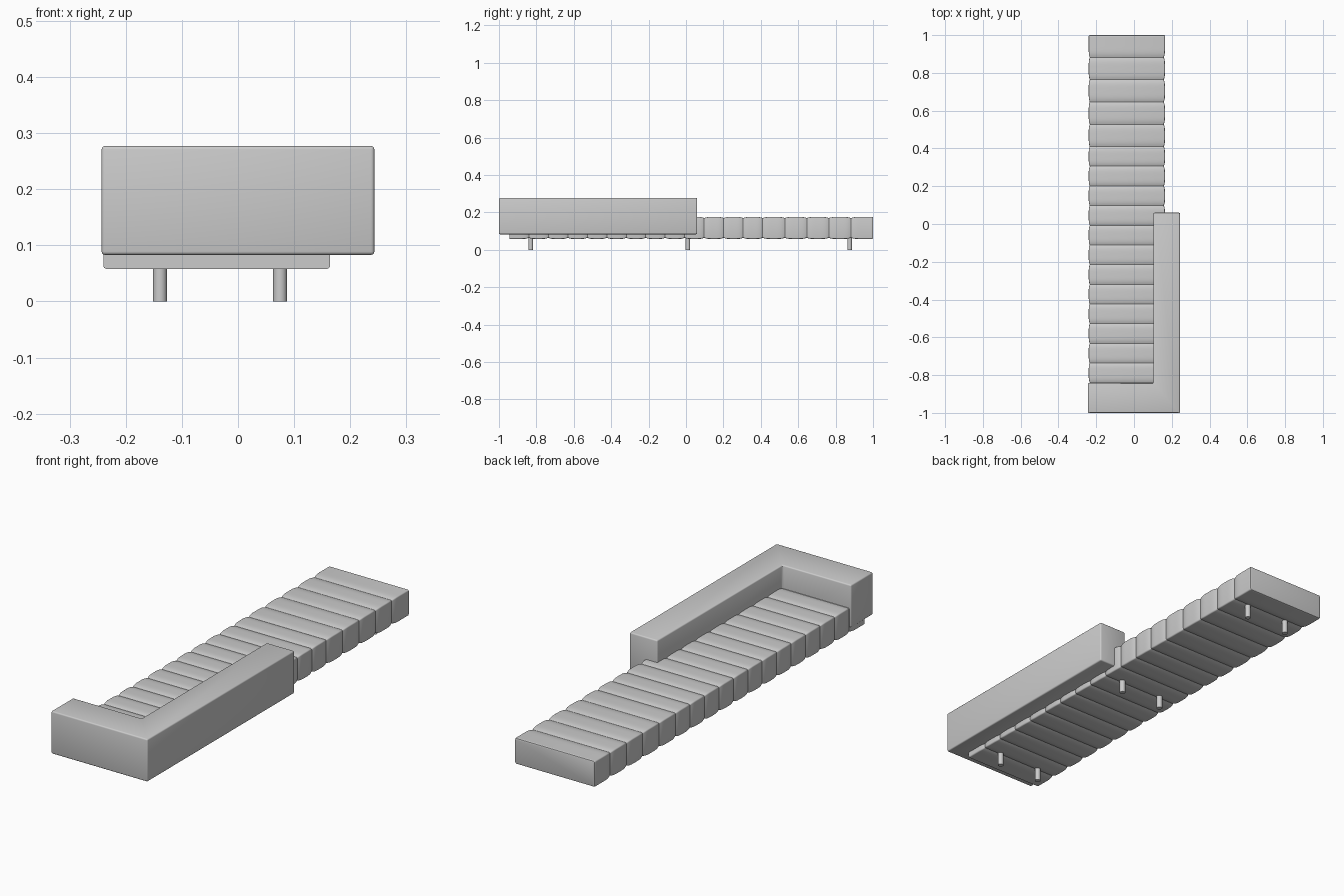
import bpy, bmesh, math

if "Cube" in bpy.data.objects:
    bpy.data.objects.remove(bpy.data.objects["Cube"])


def finish(name, bm, bevel=0.0, segments=3, angle=30):
    bmesh.ops.recalc_face_normals(bm, faces=bm.faces)
    mesh = bpy.data.meshes.new(name)
    bm.to_mesh(mesh)
    bm.free()
    obj = bpy.data.objects.new(name, mesh)
    bpy.context.collection.objects.link(obj)
    bpy.ops.object.select_all(action='DESELECT')
    obj.select_set(True)
    bpy.context.view_layer.objects.active = obj
    if bevel:
        mod = obj.modifiers.new("Soft edges", 'BEVEL')
        mod.width = bevel
        mod.segments = segments
        mod.limit_method = 'ANGLE'
        bpy.ops.object.modifier_apply(modifier=mod.name)
    bpy.ops.object.shade_smooth_by_angle(angle=math.radians(angle))
    return obj


def rounded_rect(x0, x1, z0, z1, r, steps=4):
    pts = []
    corners = [(x1 - r, z1 - r), (x0 + r, z1 - r), (x0 + r, z0 + r), (x1 - r, z0 + r)]
    for i, (cx, cz) in enumerate(corners):
        for k in range(steps + 1):
            a = math.pi / 2 * (i + k / steps)
            pts.append((cx + r * math.cos(a), cz + r * math.sin(a)))
    return pts


# Channelled seat: rounded sections that pinch in at every seam
seams = [1.0 - 0.118 * i for i in range(6)]
seams += [0.41 - 0.1042 * i for i in range(1, 14)]
stations = [(1.0, 0.005)]
PINCH, STEPS = 0.006, 12
for i, (a, b) in enumerate(zip(seams, seams[1:])):
    for k in range(STEPS + 1):
        if k == 0 and i == 0:
            stations += [(0.9985, 0.0015), (0.995, 0.0)]
            continue
        if k == 0:
            continue
        u = 2 * k / STEPS - 1
        flat_end = (i == 0 and u < 0) or (i == len(seams) - 2 and u > 0)
        inset = 0.0 if flat_end else PINCH * abs(u) ** 4
        stations.append((a + (b - a) * k / STEPS, inset))

bm = bmesh.new()
rings = []
for y, d in stations:
    section = rounded_rect(-0.24 + d, 0.164 - d, 0.058 + d, 0.176 - d, 0.006)
    rings.append([bm.verts.new((x, y, z)) for x, z in section])
for r0, r1 in zip(rings, rings[1:]):
    n = len(r0)
    for j in range(n):
        bm.faces.new((r0[j], r0[(j + 1) % n], r1[(j + 1) % n], r1[j]))
bm.faces.new(rings[0])
bm.faces.new(rings[-1])
finish("seat_cushion", bm)

# L-shaped backrest and armrest in one upholstered block
outline = [(-0.243, -1.0), (0.243, -1.0), (0.243, 0.06),
           (0.103, 0.06), (0.103, -0.842), (-0.243, -0.842)]
bm = bmesh.new()
base = bm.faces.new([bm.verts.new((x, y, 0.083)) for x, y in outline])
top = bmesh.ops.extrude_face_region(bm, geom=[base], use_keep_orig=True)
bmesh.ops.translate(bm, vec=(0, 0, 0.194),
                    verts=[v for v in top["geom"] if isinstance(v, bmesh.types.BMVert)])
finish("back_and_arm", bm, bevel=0.006)

# Round legs in three pairs
for row, y in zip(("front", "middle", "rear"), (-0.83, 0.01, 0.875)):
    for side, x in (("left", -0.139), ("right", 0.075)):
        bm = bmesh.new()
        bmesh.ops.create_cone(bm, cap_ends=True, segments=24,
                              radius1=0.0125, radius2=0.0125, depth=0.062)
        bmesh.ops.translate(bm, verts=bm.verts, vec=(x, y, 0.031))
        finish(f"{row}_{side}_leg", bm)
